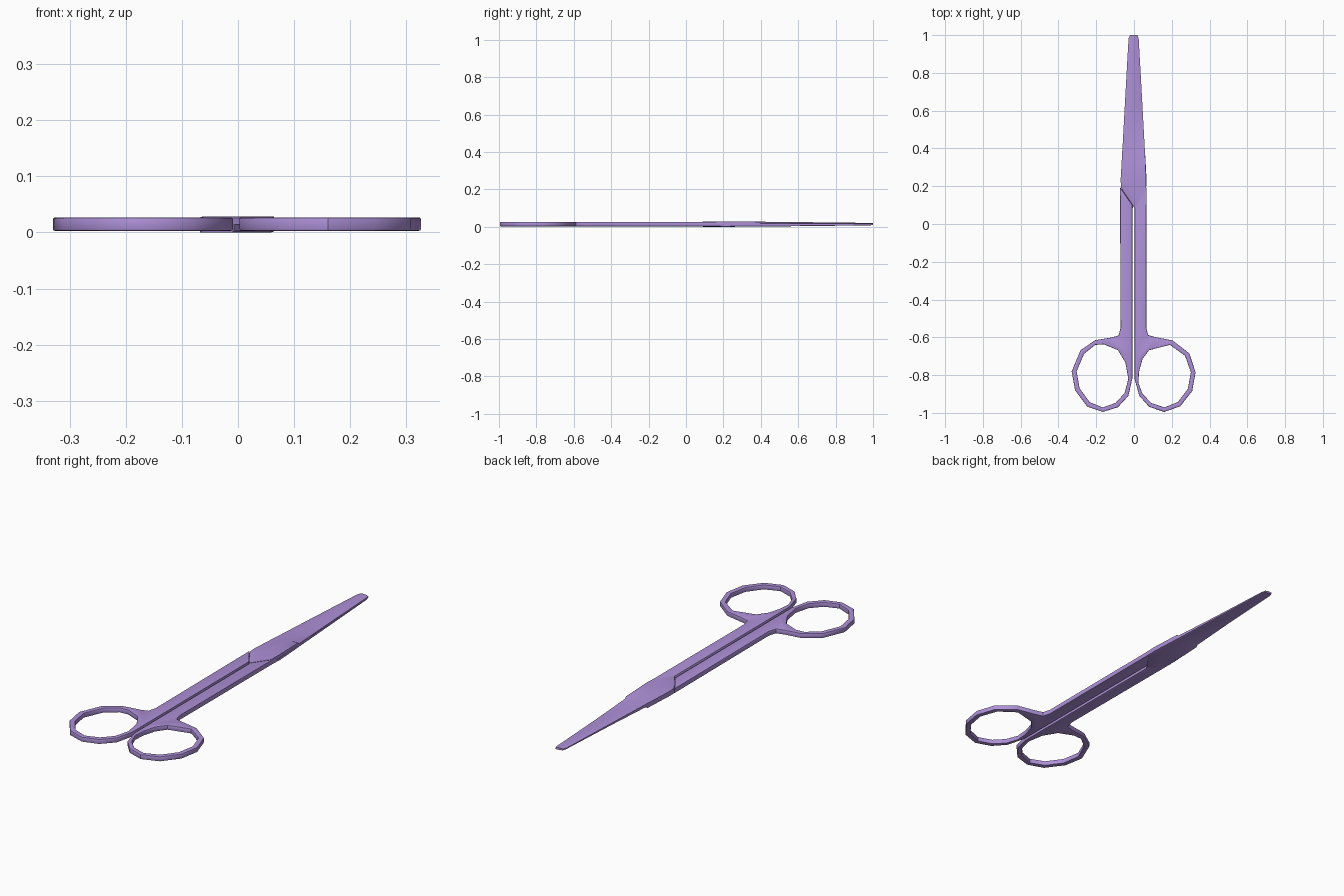
import bpy, bmesh

if "Cube" in bpy.data.objects:
    bpy.data.objects.remove(bpy.data.objects["Cube"])

MID = 0.0143          # height of the plane where both halves meet
AXIS = -0.004         # twice the x of the centre line

mat = bpy.data.materials.new("purple")
mat.diffuse_color = (0.42, 0.28, 0.68, 1)
mat.use_nodes = True
mat.node_tree.nodes["Principled BSDF"].inputs["Base Color"].default_value = mat.diffuse_color


def finish(ob):
    ob.data.materials.clear()
    ob.data.materials.append(mat)
    bpy.ops.object.select_all(action='DESELECT')
    ob.select_set(True)
    bpy.context.view_layer.objects.active = ob
    bpy.ops.object.shade_smooth_by_angle(angle=0.6)


def handle(name, outer, inner):
    """Flat outline with a finger hole, thickened with softened edges."""
    cu = bpy.data.curves.new(name, 'CURVE')
    cu.dimensions = '2D'
    cu.fill_mode = 'BOTH'
    cu.extrude, cu.bevel_depth, cu.bevel_resolution = 0.0085, 0.0035, 1
    cu.offset = -0.0035
    for pts in (outer, inner):
        sp = cu.splines.new('POLY')
        sp.points.add(len(pts) - 1)
        for p, (x, y) in zip(sp.points, pts):
            p.co = (x, y, 0, 1)
        sp.use_cyclic_u = True
    tmp = bpy.data.objects.new(name + "_outline", cu)
    bpy.context.collection.objects.link(tmp)
    me = bpy.data.meshes.new_from_object(
        tmp.evaluated_get(bpy.context.evaluated_depsgraph_get()))
    bpy.data.objects.remove(tmp)
    bm = bmesh.new()
    bm.from_mesh(me)
    bmesh.ops.remove_doubles(bm, verts=bm.verts, dist=0.00005)
    bmesh.ops.translate(bm, verts=bm.verts, vec=(0, 0, MID + 0.0005))
    bmesh.ops.recalc_face_normals(bm, faces=bm.faces)
    bm.to_mesh(me)
    bm.free()
    ob = bpy.data.objects.new(name, me)
    bpy.context.collection.objects.link(ob)
    finish(ob)


def blade(name, flip):
    """Loft of sections: back edge, ridge and cutting edge over a flat face."""
    # back x, back y, edge x, edge y, back thickness, edge thickness
    rows = [(0.003, 0.085, 0.062, 0.17, 0.0142, 0.0142),
            (-0.068, 0.19, 0.064, 0.21, 0.0142, 0.0142),
            (-0.071, 0.23, 0.064, 0.23, 0.0142, 0.0142),
            (-0.062, 0.39, 0.058, 0.39, 0.0132, 0.0125),
            (-0.061, 0.40, 0.057, 0.40, 0.0130, 0.0040),
            (-0.048, 0.64, 0.041, 0.64, 0.0105, 0.0030),
            (-0.029, 0.98, 0.022, 0.98, 0.0065, 0.0022),
            (-0.022, 1.00, 0.017, 1.00, 0.0055, 0.0020)]
    bm = bmesh.new()
    loops = []
    for bx, by, ex, ey, tb, te in rows:
        w, h = ex - bx, ey - by
        sec = [(bx, by, 0), (bx, by, tb * 0.8), (bx + w * .06, by + h * .06, tb),
               (bx + w * .55, by + h * .55, tb), (ex, ey, te), (ex, ey, 0)]
        loops.append([bm.verts.new((AXIS - x if flip else x, y,
                                    MID - z if flip else MID + z))
                      for x, y, z in sec])
    for a, b in zip(loops, loops[1:]):
        for i in range(6):
            j = (i + 1) % 6
            bm.faces.new((a[i], a[j], b[j], b[i]))
    bm.faces.new(loops[0])
    bm.faces.new(loops[-1])
    bmesh.ops.recalc_face_normals(bm, faces=bm.faces)
    me = bpy.data.meshes.new(name)
    bm.to_mesh(me)
    bm.free()
    ob = bpy.data.objects.new(name, me)
    bpy.context.collection.objects.link(ob)
    finish(ob)


# right handle: shank running into the larger finger loop
handle("right_handle",
       [(0.003, 0.10), (0.003, -0.72), (0.003, -0.82), (0.028, -0.91),
        (0.08, -0.968), (0.16, -0.995), (0.245, -0.965), (0.308, -0.885),
        (0.326, -0.785), (0.293, -0.685), (0.205, -0.617), (0.11, -0.598),
        (0.075, -0.588), (0.065, -0.55), (0.066, 0.195)],
       [(0.023, -0.84), (0.027, -0.78), (0.045, -0.715), (0.08, -0.668),
        (0.19, -0.64), (0.27, -0.697), (0.301, -0.785), (0.285, -0.873),
        (0.232, -0.943), (0.16, -0.971), (0.092, -0.948), (0.045, -0.899)])

# left handle
handle("left_handle",
       [(-0.009, 0.10), (-0.009, -0.72), (-0.009, -0.82), (-0.03, -0.91),
        (-0.085, -0.97), (-0.165, -0.995), (-0.248, -0.967), (-0.312, -0.88),
        (-0.330, -0.78), (-0.283, -0.668), (-0.205, -0.615), (-0.115, -0.6),
        (-0.082, -0.59), (-0.071, -0.55), (-0.074, 0.195)],
       [(-0.03, -0.82), (-0.045, -0.735), (-0.085, -0.668), (-0.16, -0.637),
        (-0.205, -0.64), (-0.264, -0.687), (-0.304, -0.78), (-0.288, -0.87),
        (-0.235, -0.943), (-0.165, -0.971), (-0.097, -0.947), (-0.05, -0.895)])

# two crossing blades, the lower one turned over
blade("upper_blade", False)
blade("lower_blade", True)
